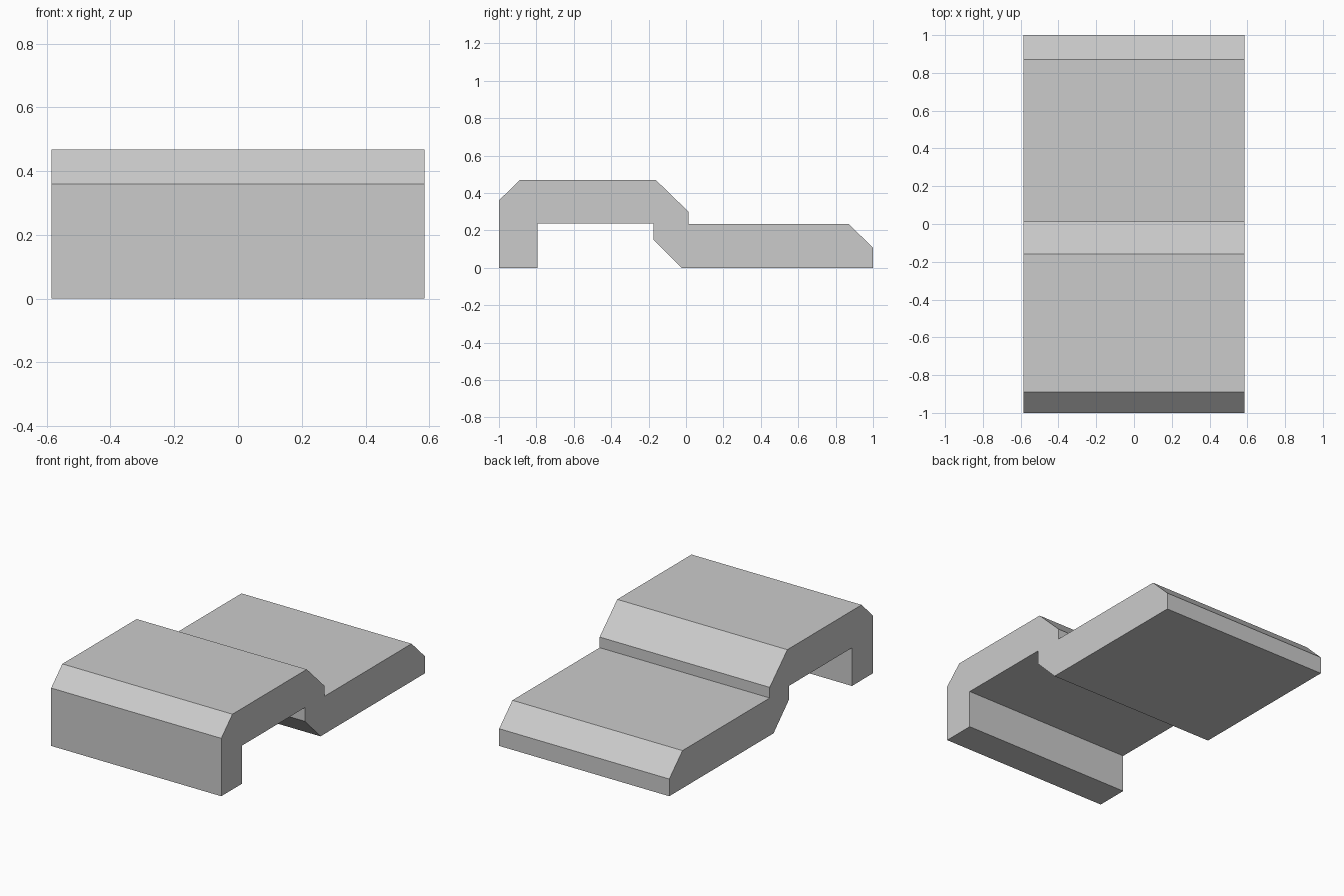
import bpy
import bmesh

cube = bpy.data.objects.get("Cube")
if cube:
    bpy.data.objects.remove(cube, do_unlink=True)

HALF_WIDTH = 0.585

# Plain grey material
grey = bpy.data.materials.new("light grey")
grey.use_nodes = True
colour = (0.6, 0.6, 0.6, 1)
grey.diffuse_color = colour
grey.node_tree.nodes["Principled BSDF"].inputs["Base Color"].default_value = colour

# Side profile (y, z): front leg, raised deck, step down, low deck
profile = [
    (-1, 0), (-0.795, 0), (-0.795, 0.237), (-0.175, 0.237),
    (-0.175, 0.15), (-0.025, 0), (1, 0), (1, 0.107),
    (0.87, 0.234), (0.013, 0.234), (0.013, 0.3),
    (-0.16, 0.468), (-0.89, 0.468), (-1, 0.36),
]

# Extrude the profile across the width
bm = bmesh.new()
side = bm.faces.new([bm.verts.new((-HALF_WIDTH, y, z)) for y, z in profile])
result = bmesh.ops.extrude_face_region(bm, geom=[side], use_keep_orig=True)
moved = [v for v in result["geom"] if isinstance(v, bmesh.types.BMVert)]
bmesh.ops.translate(bm, verts=moved, vec=(2 * HALF_WIDTH, 0, 0))
bmesh.ops.recalc_face_normals(bm, faces=bm.faces)

mesh = bpy.data.meshes.new("stepped_plate")
bm.to_mesh(mesh)
bm.free()
mesh.materials.append(grey)
plate = bpy.data.objects.new("stepped_plate", mesh)
bpy.context.collection.objects.link(plate)
